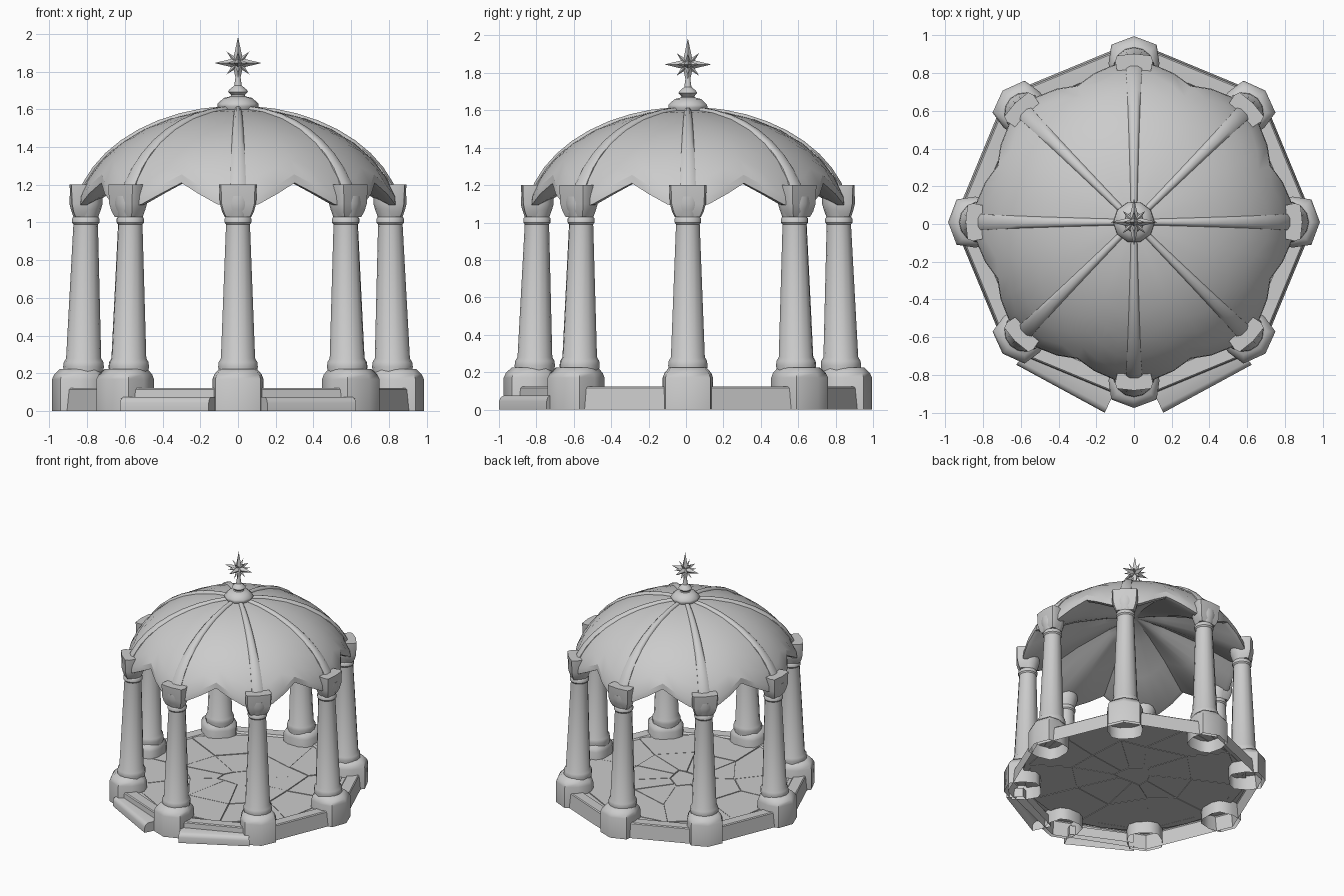
import bpy, bmesh, math, random
from math import sin, cos, pi, acos
from mathutils import Vector, Matrix

cube = bpy.data.objects.get("Cube")
if cube:
    bpy.data.objects.remove(cube)

stone = bpy.data.materials.new("grey_stone")
stone.use_nodes = True
stone.diffuse_color = (0.6, 0.6, 0.6, 1)
stone.node_tree.nodes["Principled BSDF"].inputs["Base Color"].default_value = (0.6, 0.6, 0.6, 1)

random.seed(4)
CENTRE_Y = 0.01
SIDES = 8
STEP = 2 * pi / SIDES


def finish(name, bm, turn=0.0, smooth=35, solid=True):
    if solid:
        bmesh.ops.recalc_face_normals(bm, faces=bm.faces)
    mesh = bpy.data.meshes.new(name)
    bm.to_mesh(mesh)
    bm.free()
    mesh.materials.append(stone)
    ob = bpy.data.objects.new(name, mesh)
    ob.location.y = CENTRE_Y
    ob.rotation_euler.z = turn
    bpy.context.collection.objects.link(ob)
    if smooth:
        bpy.ops.object.select_all(action='DESELECT')
        ob.select_set(True)
        bpy.context.view_layer.objects.active = ob
        bpy.ops.object.shade_smooth_by_angle(angle=math.radians(smooth))


def loft(bm, rings, bottom=True, top=True):
    """Skin a list of rings, from the lowest up, and cap the wanted ends."""
    rows = [[bm.verts.new(p) for p in ring] for ring in rings]
    n = len(rows[0])
    for a, b in zip(rows, rows[1:]):
        for i in range(n):
            j = (i + 1) % n
            bm.faces.new((a[i], a[j], b[j], b[i]))
    if bottom:
        bm.faces.new(rows[0][::-1])
    if top:
        bm.faces.new(rows[-1])


def circle(r, z, n=14, cx=0.0):
    return [(cx + r * cos(2 * pi * i / n), r * sin(2 * pi * i / n), z) for i in range(n)]


def outline(half, z, scale=1.0, cx=0.0):
    """Mirror a half outline of (out, across) points across the x axis."""
    other = [(u, -v) for u, v in reversed(half) if v > 0]
    return [(cx + u * scale, v * scale, z) for u, v in half + other]


# Columns: hollow plinth, shaft with rings, and capital block, on +x and turned
PLINTH = [(0.165, 0), (0.12, 0.12), (0.02, 0.135), (-0.08, 0.11), (-0.11, 0.05)]
BLOCK = [(0.08, 0), (0.07, 0.09), (0.04, 0.1), (-0.03, 0.085)]
SHAFT = [(0.1, 0.18), (0.108, 0.235), (0.105, 0.26), (0.093, 0.28), (0.065, 0.99),
         (0.073, 1.0), (0.073, 1.02), (0.066, 1.03), (0.08, 1.07), (0.088, 1.1), (0.088, 1.14)]
for k in range(SIDES):
    turn = k * STEP
    bm = bmesh.new()
    loft(bm, [outline(PLINTH, z, s, 0.82)
              for z, s in ((0, 1), (0.17, 1), (0.195, 0.93), (0.225, 0.74))], bottom=False)
    finish("plinth", bm, turn, 50)
    bm = bmesh.new()
    loft(bm, [circle(r, z, cx=0.822 - 0.015 * z) for r, z in SHAFT])
    finish("column_shaft", bm, turn)
    bm = bmesh.new()
    loft(bm, [outline(BLOCK, z, s, 0.812)
              for z, s in ((1.03, 0.7), (1.06, 0.85), (1.1, 0.96), (1.2, 1))])
    finish("capital_block", bm, turn, 50)

# Kerb: hollow octagonal edging that joins the plinths
bm = bmesh.new()
rings = []
for apothem, z in ((0.885, 0), (0.875, 0.115), (0.868, 0.122), (0.79, 0.12), (0.775, 0.1)):
    r = apothem / cos(STEP / 2)
    rings.append([(r * cos(k * STEP), r * sin(k * STEP), z) for k in range(SIDES)])
loft(bm, rings, bottom=False, top=False)
finish("kerb", bm, smooth=30, solid=False)

# Floor: thin bed with irregular slabs that show on both of its faces
bm = bmesh.new()
loft(bm, [circle(0.84, 0.102, 32), circle(0.84, 0.106, 32)])
finish("floor_bed", bm, smooth=0)


def jitter(r, a, amount):
    return Vector((r * cos(a) + random.uniform(-amount, amount),
                   r * sin(a) + random.uniform(-amount, amount), 0))


COUNT = 10
inner = [jitter(0.13, 2 * pi * i / COUNT, 0.03) for i in range(COUNT)]
middle = [jitter(0.46, 2 * pi * i / COUNT, 0.08) for i in range(COUNT)]
outer = [jitter(0.8, 2 * pi * (i + 0.2) / COUNT, 0.02) for i in range(COUNT)]
slabs = [inner]
for i in range(COUNT):
    j = (i + 1) % COUNT
    slabs.append([inner[i], middle[i], middle[j], inner[j]])
    slabs.append([middle[i], outer[i], outer[j], middle[j]])
bm = bmesh.new()
for slab in slabs:
    mid = sum(slab, Vector()) / len(slab)
    shape = [p + (mid - p).normalized() * 0.004 for p in slab]
    top = 0.112 + random.uniform(-0.003, 0.003)
    loft(bm, [[(p.x, p.y, z) for p in shape] for z in (0.098, top)])
finish("floor_slabs", bm, smooth=0)

# Entrance steps: hollow treads in front of the two front sides
for side in (1, -1):
    bm = bmesh.new()
    front_a, front_b = Vector((0.155, -1.01, 0)), Vector((0.625, -0.755, 0))
    back_a, back_b = Vector((0.09, -0.87, 0)), Vector((0.54, -0.66, 0))
    rings = []
    for z, t in ((0, 0), (0.045, 0), (0.065, 0.06), (0.076, 0.2)):
        pts = [front_a.lerp(back_a, t), front_b.lerp(back_b, t), back_b, back_a]
        rings.append([(side * p.x, p.y, z) for p in pts])
    loft(bm, rings, bottom=False)
    finish("entrance_step", bm, smooth=50)

# Dome: elliptical cap with a zigzag edge, closed below by a shallow ceiling
WIDE, BASE, RISE = 0.86, 1.0, 0.605


def shell(p, a, lift=0.0):
    r = (WIDE + lift) * sin(p)
    return Vector((r * cos(a), r * sin(a), BASE + (RISE + lift) * cos(p)))


PARTS, ROWS = 6, 7
APEX = Vector((0, 0, 1.46))
bm = bmesh.new()
grid = []
for i in range(SIDES * PARTS):
    t = abs((i % PARTS) / PARTS * 2 - 1)
    low = acos((max(1.255 - 0.17 * t, 1.12) - BASE) / RISE)
    a = i * STEP / PARTS
    col = [shell(0.06 + (low - 0.06) * r / ROWS, a) for r in range(ROWS + 1)]
    lip = col[-1] + Vector((0.004 * cos(a), 0.004 * sin(a), -0.045))
    rim = lip - Vector((0.035 * cos(a), 0.035 * sin(a), 0))
    ceiling = [rim.lerp(APEX, s) + Vector((0, 0, h))
               for s, h in ((0.35, 0.03), (0.7, 0.025), (0.96, 0))]
    grid.append([bm.verts.new(p) for p in col + [lip, rim] + ceiling])
for a, b in zip(grid, grid[1:] + grid[:1]):
    for r in range(len(a) - 1):
        bm.faces.new((a[r], a[r + 1], b[r + 1], b[r]))
for end in (0, -1):
    bm.faces.new([col[end] for col in grid])
finish("dome", bm, smooth=30)

# Ribs: rounded bands widening towards the capitals
for k in range(SIDES):
    bm = bmesh.new()
    rings = []
    for i in range(10):
        p = 0.08 + (1.36 - 0.08) * i / 9
        w = 0.016 + 0.03 * i / 9
        rings.append([shell(p, 0, lift) + Vector((0, w * s, 0))
                      for s, lift in ((-1, -0.015), (-1, 0.002), (-0.5, 0.014),
                                      (0.5, 0.014), (1, 0.002), (1, -0.015))])
    loft(bm, rings)
    finish("dome_rib", bm, k * STEP, 55)

# Finial base: turned disc and bulb
bm = bmesh.new()
loft(bm, [circle(r, z, 10) for r, z in
          ((0.09, 1.585), (0.11, 1.615), (0.108, 1.63), (0.075, 1.66), (0.04, 1.668),
           (0.036, 1.675), (0.053, 1.692), (0.045, 1.705), (0.02, 1.725), (0.012, 1.78))])
finish("finial_base", bm, smooth=40)

# Star: long spikes on the axes, short ones between them
bm = bmesh.new()
axes = [(x, y, z) for x in (-1, 0, 1) for y in (-1, 0, 1) for z in (-1, 0, 1)]
for axis in axes:
    d = Vector(axis)
    kind = sum(abs(c) for c in axis)
    if kind not in (1, 2):
        continue
    length = (0.14 if axis[2] else 0.125) if kind == 1 else 0.085
    spin = d.to_track_quat('Z', 'Y').to_matrix().to_4x4()
    place = Matrix.Translation((0, 0, 1.845)) @ spin @ Matrix.Translation((0, 0, length / 2))
    bmesh.ops.create_cone(bm, cap_ends=True, segments=4, radius1=0.03 if kind == 1 else 0.02,
                          radius2=0, depth=length, matrix=place)
finish("star", bm, smooth=0)
